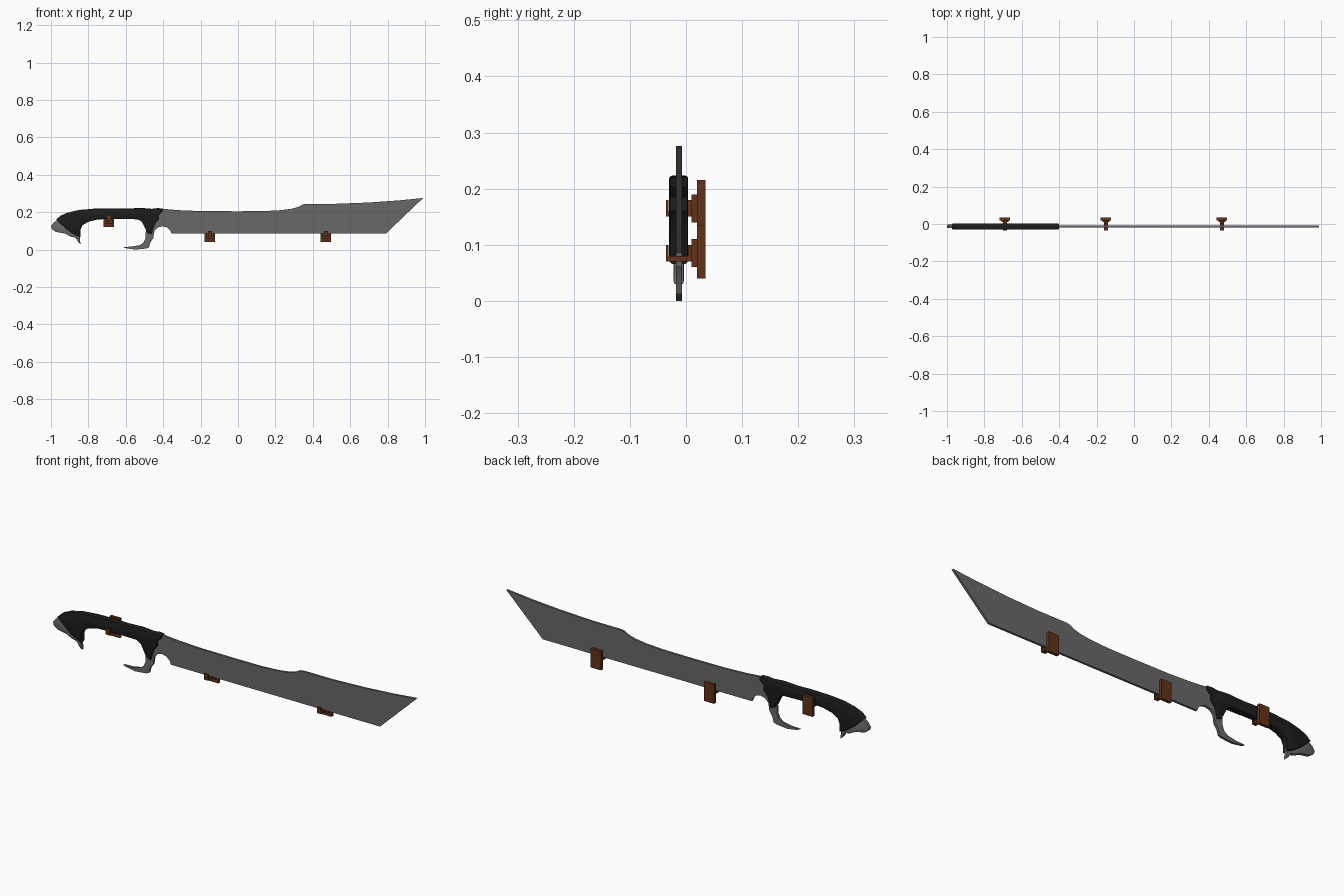
import bpy, bmesh
from mathutils import Matrix, Vector


def material(name, rgb):
    m = bpy.data.materials.new(name)
    m.diffuse_color = (*rgb, 1)
    return m


STEEL = material("steel", (0.14, 0.14, 0.14))
GRIP = material("black_grip", (0.012, 0.012, 0.012))
WOOD = material("wood", (0.12, 0.032, 0.01))


def finish(name, bm, mat, smooth=True):
    bmesh.ops.recalc_face_normals(bm, faces=bm.faces)
    me = bpy.data.meshes.new(name)
    bm.to_mesh(me)
    bm.free()
    me.materials.append(mat)
    ob = bpy.data.objects.new(name, me)
    bpy.context.collection.objects.link(ob)
    if smooth:
        bpy.ops.object.select_all(action='DESELECT')
        ob.select_set(True)
        bpy.context.view_layer.objects.active = ob
        bpy.ops.object.shade_smooth_by_angle(angle=0.5)
    return ob


def plate(name, pts, y0, y1, mat, bevel=0):
    """Extrude an x-z outline from y0 to y1, optionally softening the rims."""
    bm = bmesh.new()
    face = bm.faces.new([bm.verts.new((x, y0, z)) for x, z in pts])
    ext = bmesh.ops.extrude_face_region(bm, geom=[face], use_keep_orig=True)
    moved = [g for g in ext["geom"] if isinstance(g, bmesh.types.BMVert)]
    bmesh.ops.translate(bm, verts=moved, vec=(0, y1 - y0, 0))
    if bevel:
        bmesh.ops.recalc_face_normals(bm, faces=bm.faces)
        rims = [e for e in bm.edges
                if abs(e.verts[0].co.y - e.verts[1].co.y) < 1e-6]
        bmesh.ops.bevel(bm, geom=rims, offset=bevel, segments=2,
                        profile=0.5, affect='EDGES', clamp_overlap=True)
    return finish(name, bm, mat)


# Blade with the finger guard cut from the same sheet
blade = [(-0.40, 0.218), (-0.32, 0.211), (-0.20, 0.206), (0.0, 0.205),
         (0.14, 0.206), (0.23, 0.211), (0.29, 0.219), (0.325, 0.229),
         (0.345, 0.241), (0.365, 0.245), (0.52, 0.245), (0.70, 0.252),
         (0.86, 0.263), (0.99, 0.276), (0.79, 0.085), (-0.355, 0.085),
         (-0.362, 0.103), (-0.38, 0.119), (-0.405, 0.125), (-0.43, 0.118),
         (-0.446, 0.10), (-0.45, 0.08), (-0.452, 0.062), (-0.468, 0.04),
         (-0.476, 0.012), (-0.49, 0.006), (-0.55, 0.0), (-0.60, 0.008),
         (-0.617, 0.014), (-0.57, 0.016), (-0.525, 0.024), (-0.505, 0.038),
         (-0.495, 0.06), (-0.493, 0.10), (-0.48, 0.14), (-0.47, 0.205)]
plate("blade_and_finger_guard", blade, -0.018, -0.007, STEEL)

# Curved grip
grip = [(-0.972, 0.160), (-0.95, 0.181), (-0.91, 0.198), (-0.85, 0.212),
        (-0.77, 0.219), (-0.66, 0.221), (-0.60, 0.219), (-0.52, 0.223),
        (-0.46, 0.218), (-0.43, 0.222), (-0.402, 0.220), (-0.405, 0.203),
        (-0.425, 0.185), (-0.425, 0.160), (-0.445, 0.138), (-0.455, 0.110),
        (-0.462, 0.082), (-0.485, 0.092), (-0.50, 0.122), (-0.515, 0.150),
        (-0.535, 0.162), (-0.68, 0.165), (-0.75, 0.161), (-0.80, 0.149),
        (-0.832, 0.130), (-0.843, 0.105), (-0.843, 0.066), (-0.875, 0.080),
        (-0.92, 0.112)]
plate("grip", grip, -0.030, 0.004, GRIP, 0.005)

# Pommel cap with its downward spike
pommel = [(-0.965, 0.160), (-0.985, 0.145), (-1.0, 0.125), (-0.995, 0.110),
          (-0.975, 0.095), (-0.925, 0.086), (-0.895, 0.070), (-0.868, 0.064),
          (-0.858, 0.045), (-0.842, 0.030), (-0.846, 0.060),
          (-0.842, 0.078), (-0.87, 0.10), (-0.91, 0.13)]
plate("pommel", pommel, -0.022, -0.004, STEEL, 0.002)


def box(bm, x, hw, y0, y1, z0, z1):
    m = (Matrix.Translation(Vector((x, (y0 + y1) / 2, (z0 + z1) / 2)))
         @ Matrix.Diagonal((2 * hw, y1 - y0, z1 - z0, 1)))
    bmesh.ops.create_cube(bm, size=1, matrix=m)


def wall_hook(name, x, z):
    """Wooden hook: z is the height of the ledge the sword rests on."""
    bm = bmesh.new()
    box(bm, x, 0.028, 0.020, 0.035, z - 0.040, z + 0.055)   # back board
    box(bm, x, 0.018, 0.010, 0.020, z - 0.020, z + 0.030)   # stepped block
    box(bm, x, 0.011, 0.004, 0.010, z - 0.010, z + 0.020)   # neck
    box(bm, x, 0.011, -0.031, 0.004, z - 0.010, z)          # ledge
    box(bm, x, 0.011, -0.036, -0.031, z - 0.010, z + 0.020) # front lip
    finish(name, bm, WOOD, smooth=False)


# Three wall hooks
for name, x, z in (("grip_hook", -0.69, 0.16), ("middle_hook", -0.15, 0.08),
                   ("tip_hook", 0.47, 0.08)):
    wall_hook(name, x, z)
